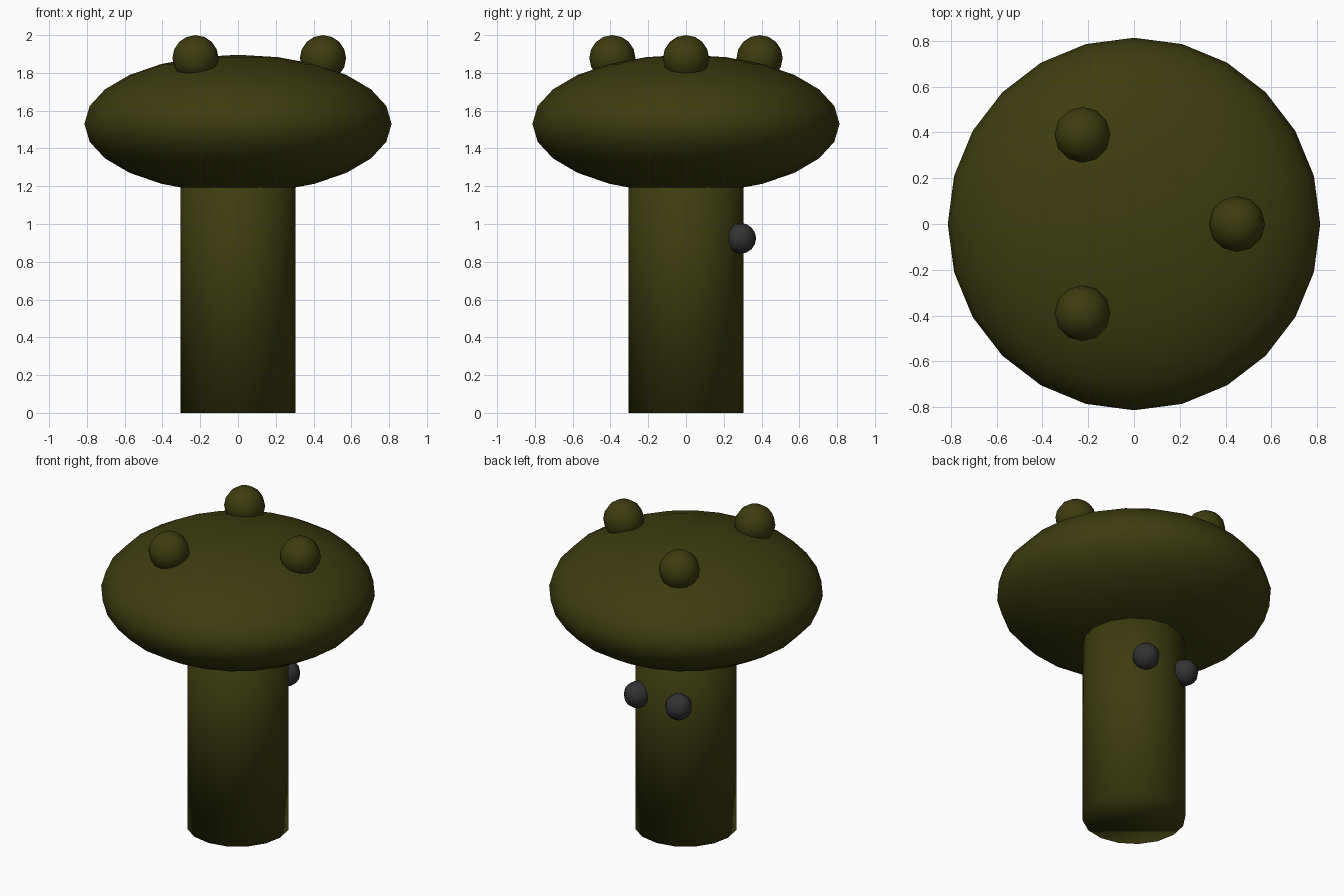
import bpy, math

if "Cube" in bpy.data.objects:
    bpy.data.objects.remove(bpy.data.objects["Cube"])


def material(name, color):
    m = bpy.data.materials.new(name)
    m.diffuse_color = (*color, 1)
    m.use_nodes = True
    m.node_tree.nodes["Principled BSDF"].inputs["Base Color"].default_value = m.diffuse_color
    return m


olive = material("dark_olive", (0.047, 0.045, 0.005))
charcoal = material("charcoal", (0.033, 0.033, 0.035))


def finish(name, mat):
    ob = bpy.context.object
    ob.name = name
    ob.data.materials.append(mat)
    bpy.ops.object.shade_smooth()
    return ob


def ball(name, mat, loc, radius, segments, rings, squash=1.0):
    bpy.ops.mesh.primitive_uv_sphere_add(segments=segments, ring_count=rings,
                                         radius=radius, location=loc)
    ob = finish(name, mat)
    ob.scale.z = squash
    return ob


# Stalk
bpy.ops.mesh.primitive_cylinder_add(vertices=16, radius=0.305, depth=1.53,
                                    location=(0, 0, 0.765))
finish("stalk", olive)

# Flattened cap
ball("cap", olive, (0, 0, 1.53), 0.813, 24, 12, 0.45)

# Three bumps spaced evenly around the top of the cap
for i in range(3):
    a = i * math.tau / 3
    ball(f"cap_bump_{i + 1}", olive,
         (0.45 * math.cos(a), 0.45 * math.sin(a), 1.878), 0.122, 12, 8)

# Pair of eyes on the back of the stalk
for side, name in ((-1, "left_eye"), (1, "right_eye")):
    ball(name, charcoal, (side * 0.15, 0.29, 0.924), 0.081, 10, 8)
